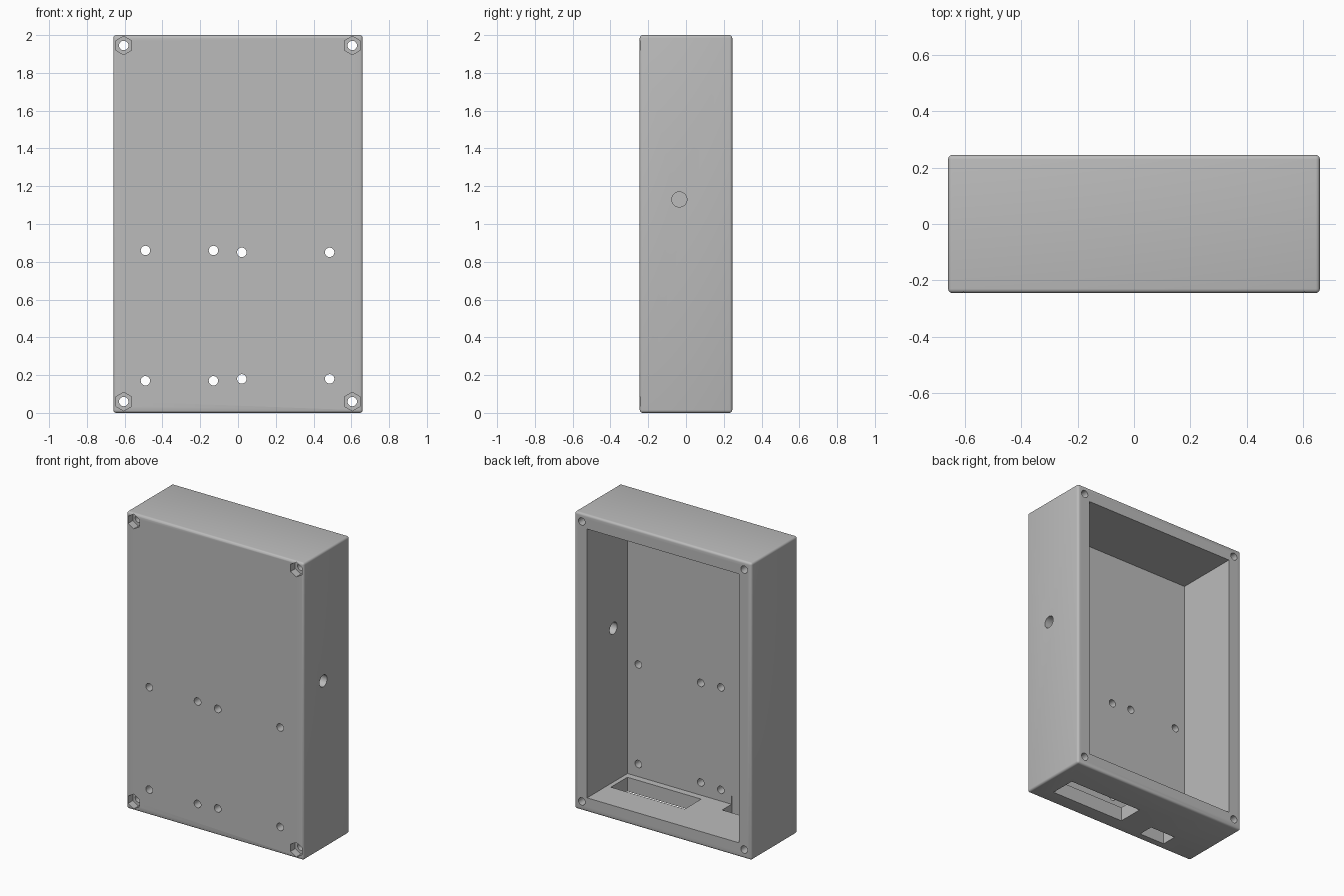
import bpy
import math

default = bpy.data.objects.get("Cube")
if default:
    bpy.data.objects.remove(default, do_unlink=True)

W, D, H = 1.32, 0.49, 2.0     # outer size
WALL, FRONT = 0.095, 0.06     # side wall and front panel thickness


def material(name, rgb):
    mat = bpy.data.materials.new(name)
    mat.use_nodes = True
    mat.diffuse_color = (*rgb, 1)
    mat.node_tree.nodes["Principled BSDF"].inputs["Base Color"].default_value = (*rgb, 1)
    return mat


def box(name, low, high):
    centre = [(a + b) / 2 for a, b in zip(low, high)]
    bpy.ops.mesh.primitive_cube_add(size=1, location=centre)
    obj = bpy.context.object
    obj.name = name
    obj.scale = [b - a for a, b in zip(low, high)]
    bpy.ops.object.transform_apply(location=True, rotation=True, scale=True)
    return obj


def prism(name, radius, depth, location, rotation, sides=32):
    bpy.ops.mesh.primitive_cylinder_add(vertices=sides, radius=radius, depth=depth,
                                        location=location, rotation=rotation)
    obj = bpy.context.object
    obj.name = name
    return obj


def apply_modifier(obj, mod):
    bpy.context.view_layer.objects.active = obj
    bpy.ops.object.modifier_apply(modifier=mod.name)


def cut(obj, cutter):
    cutter.hide_render = True
    mod = obj.modifiers.new("Cut", 'BOOLEAN')
    mod.operation = 'DIFFERENCE'
    mod.solver = 'EXACT'
    mod.object = cutter
    apply_modifier(obj, mod)
    bpy.data.objects.remove(cutter, do_unlink=True)


# Outer shell with rounded edges
case = box("enclosure_case", (-W / 2, -D / 2, 0), (W / 2, D / 2, H))
bevel = case.modifiers.new("Rounded edges", 'BEVEL')
bevel.width = 0.015
bevel.segments = 4
apply_modifier(case, bevel)

# Cavity open at the back
cut(case, box("cavity", (-W / 2 + WALL, -D / 2 + FRONT, WALL),
              (W / 2 - WALL, D / 2 + 0.1, H - WALL)))

# Corner screw holes with hexagonal nut pockets at the front
along_y = (math.pi / 2, 0, 0)
for x in (-0.605, 0.605):
    for z in (0.06, 1.945):
        cut(case, prism("screw_hole", 0.025, 1, (x, 0, z), along_y))
        cut(case, prism("nut_pocket", 0.049, 0.1, (x, -D / 2, z), along_y, 6))

# Board mounting holes in the front panel
for x, low, high in ((-0.49, 0.17, 0.86), (-0.13, 0.17, 0.86),
                     (0.02, 0.18, 0.85), (0.485, 0.18, 0.85)):
    for z in (low, high):
        cut(case, prism("mounting_hole", 0.025, 0.2, (x, -D / 2, z), along_y))

# Cable hole in the left wall
cut(case, prism("cable_hole", 0.04, 0.3, (W / 2, -0.035, 1.13), (0, math.pi / 2, 0)))

# Connector openings in the floor
cut(case, box("wide_slot", (-0.015, -0.14, -0.1), (0.535, 0.035, 0.15)))
cut(case, box("small_slot", (-0.40, -0.19, -0.1), (-0.21, -0.085, 0.15)))

# Finish
case.data.materials.clear()
case.data.materials.append(material("plain grey", (0.5, 0.5, 0.5)))
bpy.ops.object.select_all(action='DESELECT')
case.select_set(True)
bpy.context.view_layer.objects.active = case
bpy.ops.object.shade_smooth_by_angle(angle=math.radians(35))
